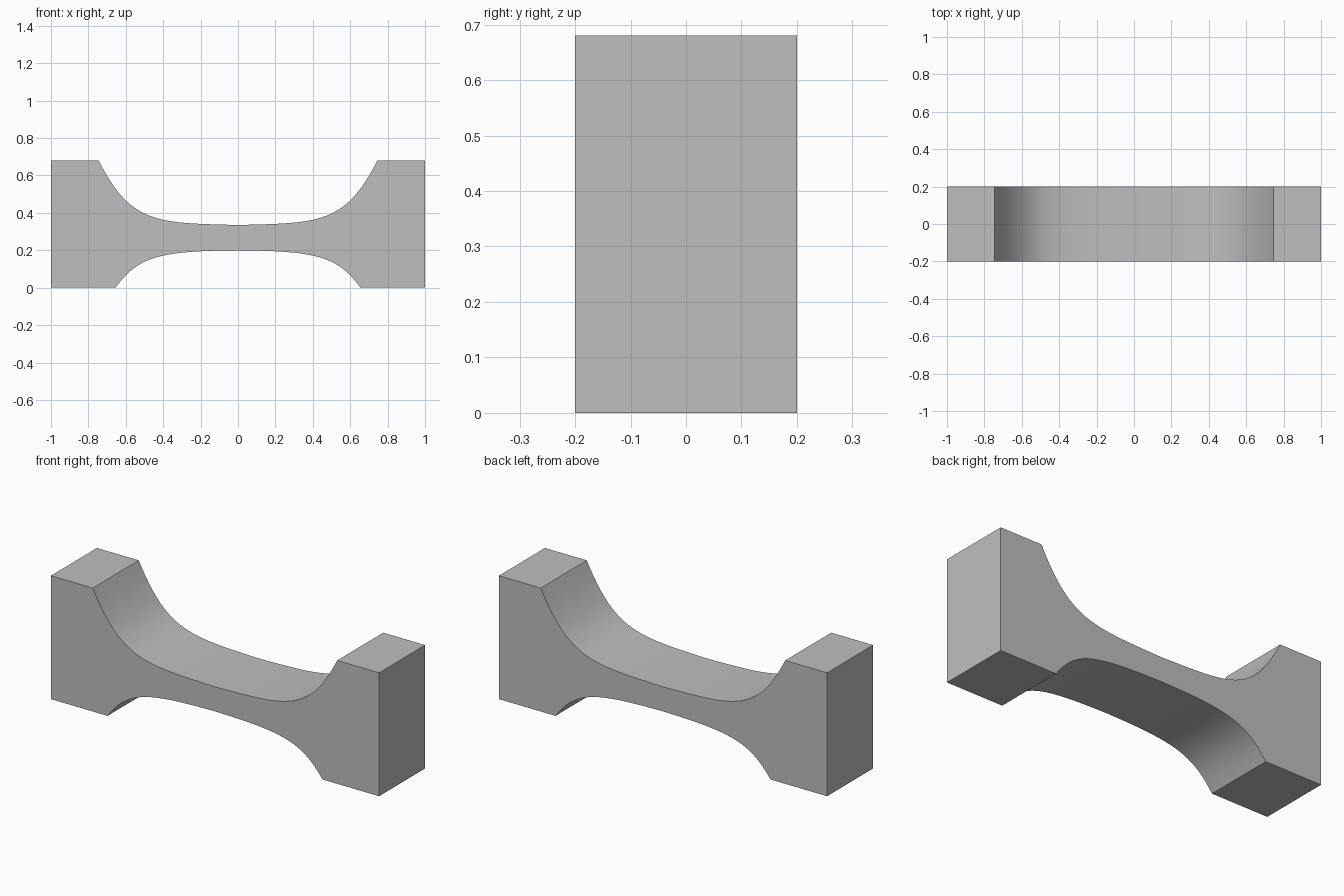
import bpy
import bmesh
from mathutils import Vector
from mathutils.geometry import interpolate_bezier

cube = bpy.data.objects.get("Cube")
if cube:
    bpy.data.objects.remove(cube, do_unlink=True)

DEPTH = 0.4
STEPS = 25

grey = bpy.data.materials.new("plain grey")
grey.use_nodes = True
colour = (0.52, 0.52, 0.52, 1)
grey.diffuse_color = colour
grey.node_tree.nodes["Principled BSDF"].inputs["Base Color"].default_value = colour


def curve(*points):
    """Cubic curve through four control points, from block to waist."""
    return interpolate_bezier(*[Vector((x, 0, z)) for x, z in points], STEPS)


def mirrored(points):
    return [Vector((-p.x, p.y, p.z)) for p in reversed(points)]


# Right half of the outline: under the waist, end block, over the waist
lower = curve((0.655, 0), (0.53, 0.17), (0.42, 0.195), (0, 0.2))
upper = curve((0.745, 0.68), (0.57, 0.335), (0.43, 0.347), (0, 0.335))
half = lower[::-1] + [Vector((1, 0, 0)), Vector((1, 0, 0.68))] + upper
outline = half + mirrored(half)[1:-1]

# Extrude the outline through the depth
bm = bmesh.new()
face = bm.faces.new([bm.verts.new(p - Vector((0, DEPTH / 2, 0))) for p in outline])
extruded = bmesh.ops.extrude_face_region(bm, geom=[face], use_keep_orig=True)
back = [v for v in extruded["geom"] if isinstance(v, bmesh.types.BMVert)]
bmesh.ops.translate(bm, verts=back, vec=(0, DEPTH, 0))
bmesh.ops.recalc_face_normals(bm, faces=bm.faces)

mesh = bpy.data.meshes.new("waisted_block")
bm.to_mesh(mesh)
bm.free()
mesh.materials.append(grey)
block = bpy.data.objects.new("waisted_block", mesh)
bpy.context.collection.objects.link(block)

# Smooth curved surfaces, sharp corners
bpy.ops.object.select_all(action="DESELECT")
block.select_set(True)
bpy.context.view_layer.objects.active = block
bpy.ops.object.shade_smooth_by_angle(angle=0.52)
